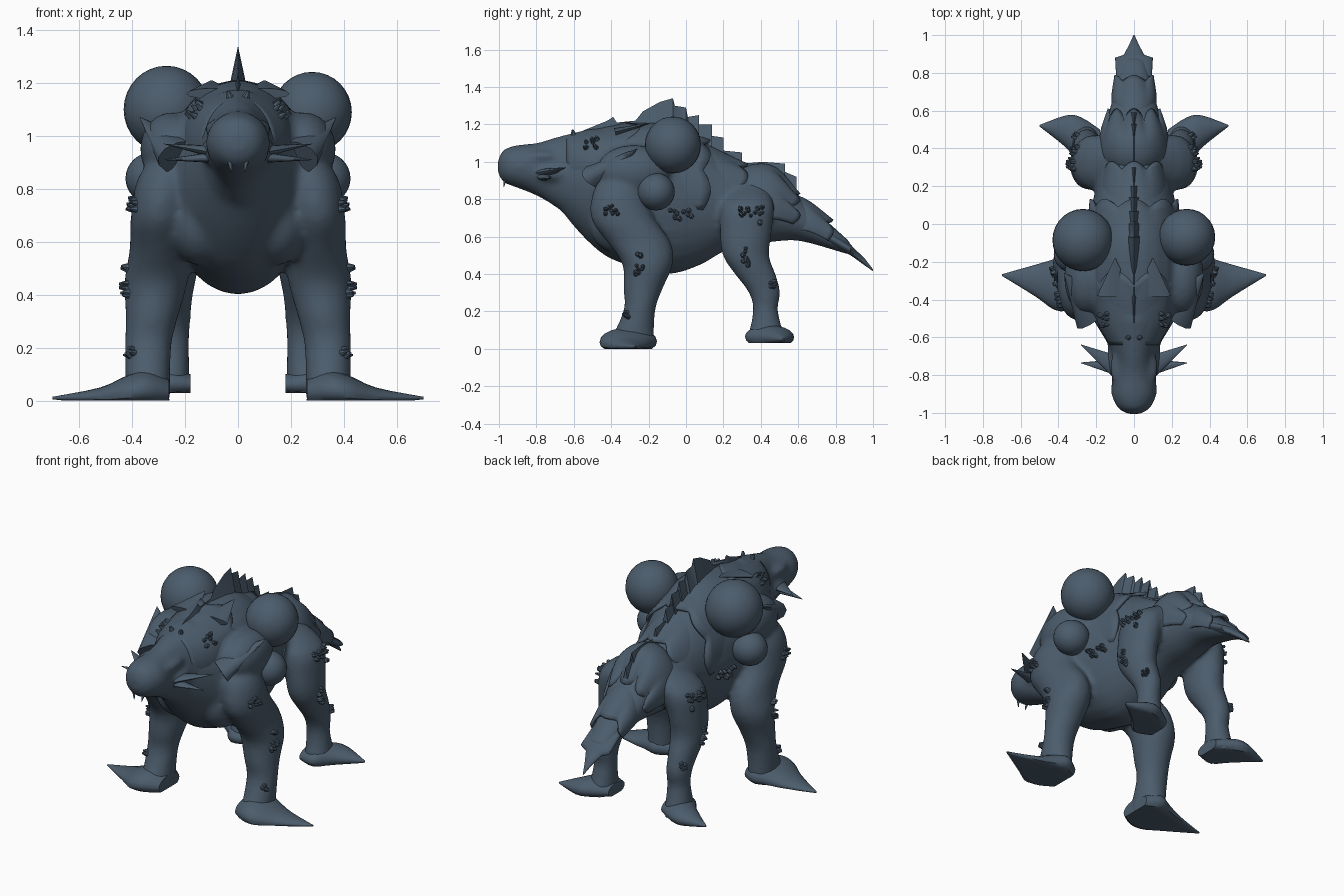
import bpy, bmesh, math, random
from mathutils import Vector, Matrix

if "Cube" in bpy.data.objects:
    bpy.data.objects.remove(bpy.data.objects["Cube"])

random.seed(4)
hide = bpy.data.materials.new("slate blue hide")
hide.diffuse_color = (0.072, 0.108, 0.15, 1)
hide.use_nodes = True
hide.node_tree.nodes["Principled BSDF"].inputs["Base Color"].default_value = hide.diffuse_color


def finish(name, bm, mirror=False, solid=0, angle=40):
    bmesh.ops.recalc_face_normals(bm, faces=bm.faces)
    me = bpy.data.meshes.new(name)
    bm.to_mesh(me)
    bm.free()
    ob = bpy.data.objects.new(name, me)
    bpy.context.collection.objects.link(ob)
    me.materials.append(hide)
    if solid:
        ob.modifiers.new("thickness", 'SOLIDIFY').thickness = solid
    if mirror:
        ob.modifiers.new("mirror", 'MIRROR')
    bpy.ops.object.select_all(action='DESELECT')
    ob.select_set(True)
    bpy.context.view_layer.objects.active = ob
    bpy.ops.object.shade_smooth_by_angle(angle=math.radians(angle))
    return ob


def smooth_rows(rows, k=3):
    """Catmull-Rom resampling of a list of tuples."""
    out = []
    for i in range(len(rows) - 1):
        a, b, c, d = [Vector(rows[min(max(j, 0), len(rows) - 1)]) for j in range(i - 1, i + 3)]
        for s in range(k):
            t = s / k
            out.append(0.5 * (2 * b + (c - a) * t + (2 * a - 5 * b + 4 * c - d) * t * t
                              + (3 * b - a - 3 * c + d) * t ** 3))
    return out + [Vector(rows[-1])]


def loft(name, rows, axis, n=20, k=3, floor=None, mirror=False):
    """Rows are (x, y, z, r1, r2): elliptical rings across the given axis."""
    u, v = {'x': ((0, 1, 0), (0, 0, 1)), 'y': ((1, 0, 0), (0, 0, 1)), 'z': ((1, 0, 0), (0, 1, 0))}[axis]
    bm, rings = bmesh.new(), []
    for r in smooth_rows(rows, k):
        ring = []
        for i in range(n):
            a = 2 * math.pi * i / n
            p = Vector(r[:3]) + Vector(u) * r[3] * math.cos(a) + Vector(v) * r[4] * math.sin(a)
            if floor is not None:
                p.z = max(p.z, floor)
            ring.append(bm.verts.new(p))
        rings.append(ring)
    for a, b in zip(rings, rings[1:]):
        for i in range(n):
            bm.faces.new((a[i], a[(i + 1) % n], b[(i + 1) % n], b[i]))
    bm.faces.new(rings[0])
    bm.faces.new(rings[-1])
    return finish(name, bm, mirror)


def trunk(name, rows, k=3):
    """Rows are (y, bottom, top, half width)."""
    return loft(name, [(0, y, (b + t) / 2, w, (t - b) / 2) for y, b, t, w in rows], 'y', 28, k)


def shell(name, rows, scallop, waves, n=40):
    """Arched plate over the back; rows are (y, z, half width, height), ragged rear edge."""
    bm, rings = bmesh.new(), []
    pts = smooth_rows(rows, 4)
    for j, (y, z, w, h) in enumerate(pts):
        f = (j / (len(pts) - 1)) ** 3
        ring = []
        for i in range(n + 1):
            a = math.radians(-15 + 210 * i / n)
            wave = abs(math.sin(waves * math.pi * i / n))
            ring.append(bm.verts.new((w * math.cos(a), y + f * scallop * (wave - 0.7), z + h * math.sin(a))))
        rings.append(ring)
    for a, b in zip(rings, rings[1:]):
        for i in range(n):
            bm.faces.new((a[i], a[i + 1], b[i + 1], b[i]))
    return finish(name, bm, solid=0.018)


def ball(name, c, r, mirror=True):
    bm = bmesh.new()
    bmesh.ops.create_uvsphere(bm, u_segments=28, v_segments=16, radius=1,
                              matrix=Matrix.Translation(c) @ Matrix.Diagonal((*r, 1)))
    return finish(name, bm, mirror)


def spike(name, base, tip, r, flat=1.0):
    base, tip = Vector(base), Vector(tip)
    d = tip - base
    bm = bmesh.new()
    bmesh.ops.create_cone(bm, cap_ends=True, segments=12, radius1=r, radius2=0.002, depth=d.length,
                          matrix=Matrix.Translation((base + tip) / 2) @ d.to_track_quat('Z', 'Y').to_matrix().to_4x4()
                          @ Matrix.Diagonal((1, flat, 1, 1)))
    return finish(name, bm, True, angle=60)


# Torso, head and legs, fused into one smooth body
trunk("body", [(-.66, .73, 1.09, .12), (-.55, .60, 1.15, .19), (-.42, .49, 1.19, .26), (-.25, .43, 1.21, .29),
               (-.08, .40, 1.2, .27), (.08, .45, 1.12, .23), (.2, .52, 1.03, .2), (.32, .56, .96, .18),
               (.45, .57, .95, .17), (.57, .58, .85, .14), (.68, .56, .75, .11), (.88, .50, .57, .06)])
trunk("head", [(-1.005, .94, 1.01, .035), (-.975, .89, 1.065, .085), (-.9, .86, 1.09, .12),
               (-.8, .82, 1.1, .115), (-.7, .76, 1.13, .115), (-.5, .62, 1.18, .2)])
ball("brow", (.085, -.76, 1.03), (.04, .1, .03))
ball("cheek", (.09, -.71, .94), (.055, .11, .05))
ball("shoulder_mound", (.25, -.28, .95), (.12, .2, .14))
ball("chest", (.14, -.36, .68), (.13, .16, .17))
loft("front_leg", [(.2, -.34, .98, .04, .06), (.27, -.36, .86, .1, .13), (.295, -.34, .7, .11, .17),
                   (.3, -.25, .57, .11, .17), (.31, -.205, .45, .12, .135), (.325, -.23, .32, .1, .105),
                   (.34, -.25, .2, .088, .085), (.34, -.3, .0, .085, .13)], 'z', mirror=True)
loft("hind_leg", [(.1, .34, .88, .05, .07), (.2, .33, .77, .11, .14), (.235, .32, .63, .1, .14),
                  (.245, .32, .5, .095, .125), (.25, .37, .4, .08, .11), (.25, .42, .3, .07, .085),
                  (.25, .425, .2, .066, .067), (.26, .43, .03, .08, .11)], 'z', mirror=True)
bpy.ops.object.select_all(action='SELECT')
body = bpy.data.objects["body"]
bpy.context.view_layer.objects.active = body
bpy.ops.object.convert(target='MESH')
bpy.ops.object.join()
body = bpy.context.view_layer.objects.active
fuse = body.modifiers.new("fuse", 'REMESH')
fuse.mode, fuse.voxel_size, fuse.use_smooth_shade = 'VOXEL', .015, True
soft = body.modifiers.new("soften", 'SMOOTH')
soft.factor, soft.iterations = .5, 9

# Horns and fins of the head
spike("fang", (.035, -.965, .92), (.025, -.975, .865), .012)
spike("upper_cheek_fin", (.08, -.76, .94), (.28, -.64, .97), .06, .4)
spike("lower_cheek_fin", (.08, -.76, .92), (.28, -.735, .91), .045, .5)
spike("collar_horn", (.2, -.47, .92), (.37, -.26, 1.07), .13, .55)
spike("frill_point", (.1, -.38, 1.16), (.1, -.18, 1.21), .095, .22)

# Overlapping back plates
shell("neck_frill", [(-.64, .98, .13, .16), (-.5, .98, .2, .19), (-.27, .97, .235, .24)], .08, 4)
shell("shoulder_plate", [(-.12, .85, .26, .35), (.12, .82, .235, .3)], .04, 5)
shell("waist_plate", [(.05, .8, .2, .33), (.18, .78, .195, .28), (.32, .74, .18, .25)], .04, 5)
shell("rump_plate", [(.25, .72, .13, .2), (.35, .75, .185, .235), (.48, .75, .18, .22), (.6, .7, .14, .13)], .04, 5)
shell("tail_plate", [(.55, .68, .1, .16), (.66, .66, .12, .13), (.78, .6, .105, .09)], .03, 3)

# Tail fan
trunk("tail_fan", [(.7, .59, .69, .09), (.88, .50, .56, .1), (.895, .49, .54, .055),
                   (.95, .45, .49, .025), (1, .415, .425, .003)], 1)

# Ragged dorsal crest
crest = [(-.64, 1.13), (-.42, 1.22), (-.39, 1.24), (-.37, 1.21), (-.27, 1.22), (-.23, 1.27),
         (-.14, 1.32), (-.07, 1.34), (-.06, 1.3), (0, 1.29), (.01, 1.24), (.07, 1.25), (.07, 1.2), (.14, 1.2),
         (.13, 1.14), (.2, 1.13), (.2, 1.06), (.3, 1.05), (.3, .99), (.41, 1.0), (.53, .99), (.52, .95),
         (.59, .92), (.59, .83)]
bm = bmesh.new()
rows = [[bm.verts.new((x, y, z - d)) for x, d in ((-.03, .14), (0, 0), (.03, .14))] for y, z in crest]
for a, b in zip(rows, rows[1:]):
    for i in range(2):
        bm.faces.new((a[i], a[i + 1], b[i + 1], b[i]))
finish("dorsal_crest", bm)

# Finned feet
loft("front_foot", [(.26, -.3, .03, .1, .05), (.34, -.305, .04, .15, .075), (.42, -.32, .03, .135, .065),
                    (.52, -.3, .015, .085, .035), (.7, -.27, .01, .004, .005)], 'x', floor=0, mirror=True)
loft("hind_foot", [(.18, .42, .06, .08, .04), (.28, .44, .065, .125, .06), (.36, .49, .06, .085, .05),
                   (.5, .52, .05, .004, .006)], 'x', floor=.03, mirror=True)

# Shoulder growths, the left one slightly larger
ball("right_large_growth", (.28, -.07, 1.09), (.15, .15, .152), False)
ball("left_large_growth", (-.27, -.085, 1.1), (.162, .165, .165), False)
ball("small_growth", (.32, -.16, .84), (.105, .1, .1))

# Barnacle clusters cast onto the flanks: (y, z, spread y, spread z, count)
clusters = [(-.51, 1.1, .04, .03, 10), (-.6, 1.16, .03, .015, 4), (-.4, .74, .035, .03, 11), (-.25, .45, .02, .06, 12),
            (-.31, .18, .015, .015, 4), (-.03, .715, .06, .03, 12), (.35, .71, .06, .05, 18), (.32, .49, .02, .05, 9),
            (.46, .33, .015, .03, 6)]
bpy.context.view_layer.update()
deps = bpy.context.evaluated_depsgraph_get()
bm = bmesh.new()
for y, z, sy, sz, count in clusters:
    for _ in range(count):
        o = Vector((1, y + random.uniform(-sy, sy), z + random.uniform(-sz, sz)))
        hit, p, nrm, *_rest = bpy.context.scene.ray_cast(deps, o, Vector((-1, 0, 0)))
        if hit and p.x > .03:
            r = random.uniform(.012, .018)
            bmesh.ops.create_cone(bm, cap_ends=True, segments=7, radius1=r, radius2=r * .35, depth=.032,
                                  matrix=Matrix.Translation(p + nrm * .008)
                                  @ nrm.to_track_quat('Z', 'Y').to_matrix().to_4x4())
finish("barnacles", bm, True)
